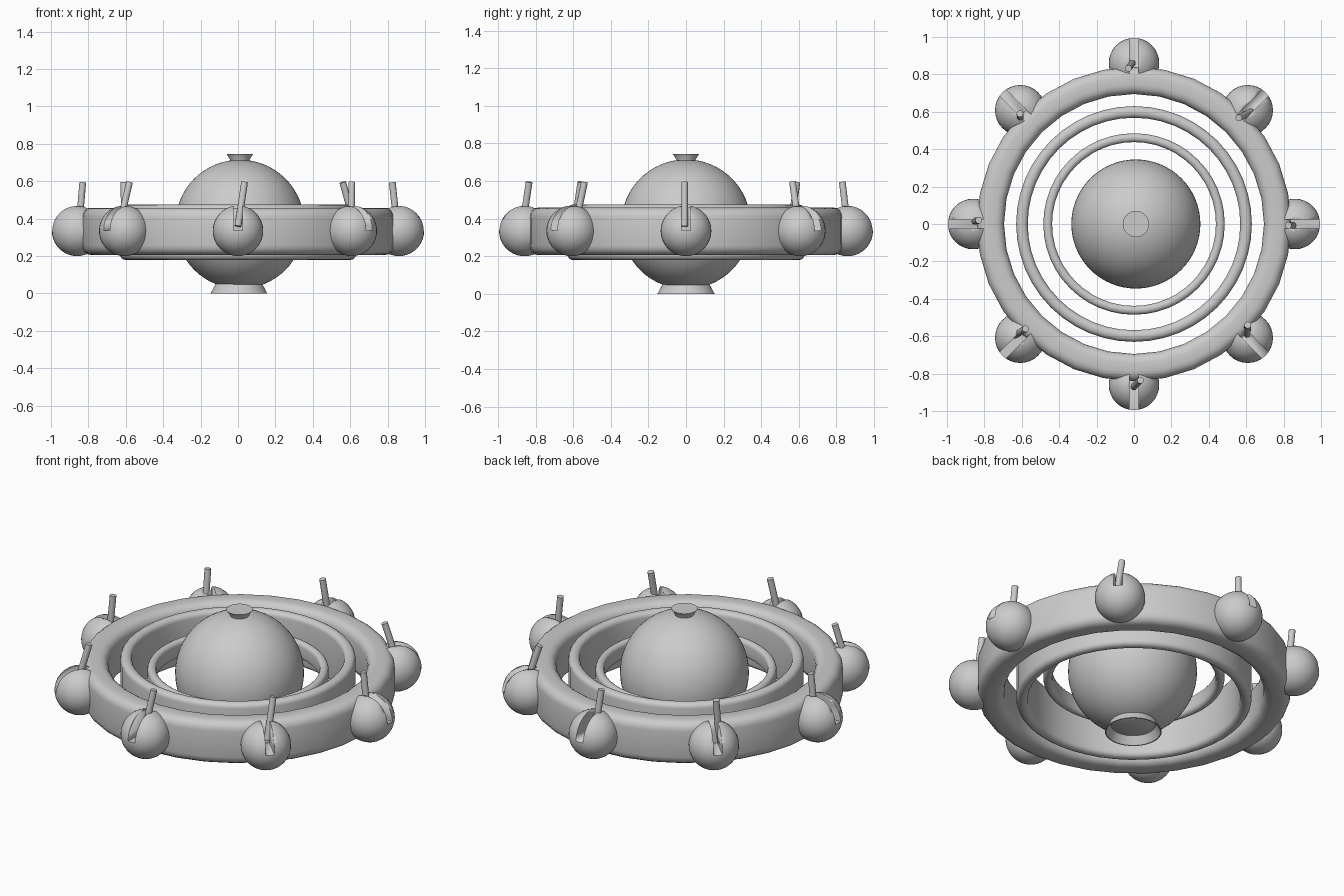
import bpy, bmesh
from math import sin, cos, pi, radians
from mathutils import Vector

if "Cube" in bpy.data.objects:
    bpy.data.objects.remove(bpy.data.objects["Cube"])


def lathe(name, profile, segs, closed=False, loc=(0, 0, 0), angle=40):
    """Revolve an (r, z) profile round the z axis."""
    bm = bmesh.new()
    rings = []
    for r, z in profile:
        if r < 1e-5:
            rings.append([bm.verts.new((0, 0, z))] * segs)
        else:
            rings.append([bm.verts.new((r * cos(2 * pi * i / segs), r * sin(2 * pi * i / segs), z))
                          for i in range(segs)])
    pairs = list(zip(rings, rings[1:]))
    if closed:
        pairs.append((rings[-1], rings[0]))
    for a, b in pairs:
        for i in range(segs):
            j = (i + 1) % segs
            bm.faces.new(list(dict.fromkeys((a[i], a[j], b[j], b[i]))))
    bmesh.ops.recalc_face_normals(bm, faces=bm.faces)
    return finish(name, bm, loc, angle)


def finish(name, bm, loc=(0, 0, 0), angle=40):
    me = bpy.data.meshes.new(name)
    bm.to_mesh(me)
    bm.free()
    ob = bpy.data.objects.new(name, me)
    ob.location = loc
    bpy.context.collection.objects.link(ob)
    bpy.ops.object.select_all(action='DESELECT')
    ob.select_set(True)
    bpy.context.view_layer.objects.active = ob
    bpy.ops.object.shade_smooth_by_angle(angle=radians(angle))
    return ob


def band(name, r_in, r_out, z0, z1, round_r, segs):
    """Ring with a rounded rectangular section."""
    corners = [(r_out - round_r, z1 - round_r, 0), (r_in + round_r, z1 - round_r, 90),
               (r_in + round_r, z0 + round_r, 180), (r_out - round_r, z0 + round_r, 270)]
    prof = [(x + round_r * cos(radians(a + k * 22.5)), z + round_r * sin(radians(a + k * 22.5)))
            for x, z, a in corners for k in range(5)]
    return lathe(name, prof, segs, closed=True)


# Central globe
R = 0.345
globe = [(R * sin(pi * i / 32), R * cos(pi * i / 32)) for i in range(33)]
lathe("globe", globe, 64, loc=(0.01, 0, 0.37))

# Flared foot, hollow underneath, and top knob
lathe("foot", [(0.125, 0.05), (0.152, 0.0), (0.146, 0.0), (0.12, 0.045), (0, 0.045)], 48, loc=(0.005, 0, 0))
lathe("top_knob", [(0, 0.70), (0.05, 0.70), (0.052, 0.715), (0.07, 0.745), (0, 0.745)], 32, loc=(0.01, 0, 0))

# Three concentric rings
band("outer_ring", 0.695, 0.84, 0.207, 0.458, 0.05, 32)
band("middle_ring", 0.568, 0.63, 0.18, 0.475, 0.028, 48)
band("inner_ring", 0.438, 0.485, 0.31, 0.41, 0.022, 48)

# Lever tip leaning offsets (from foot of visible stick), one per ball from +x anticlockwise
feet = [(0.85, -0.007), (0.625, 0.60), (-0.01, 0.86), (-0.607, 0.56),
        (-0.85, 0.014), (-0.635, -0.595), (0.0, -0.87), (0.605, -0.59)]
tips = [(0.825, -0.007), (0.56, 0.567), (-0.03, 0.832), (-0.61, 0.59),
        (-0.83, 0.02), (-0.58, -0.56), (0.035, -0.835), (0.608, -0.54)]

for k in range(8):
    a = k * pi / 4
    # Ball with a radial slot across its upper half
    bm = bmesh.new()
    bmesh.ops.create_uvsphere(bm, u_segments=32, v_segments=20, radius=0.135)
    ball = finish(f"ball_{k}", bm, (0.86 * cos(a), 0.86 * sin(a), 0.335), 30)
    ball.rotation_euler.z = a
    bm = bmesh.new()
    bmesh.ops.create_cube(bm, size=1)
    bmesh.ops.scale(bm, vec=(0.4, 0.046, 0.2), verts=bm.verts)
    bmesh.ops.translate(bm, vec=(0, 0, 0.101), verts=bm.verts)
    slot = finish(f"slot_cutter_{k}", bm, ball.location)
    slot.rotation_euler.z = a
    slot.hide_render = True
    slot.display_type = 'WIRE'
    mod = ball.modifiers.new("slot", 'BOOLEAN')
    mod.operation = 'DIFFERENCE'
    mod.object = slot
    mod.solver = 'EXACT'

    # Leaning lever
    p0, p1 = Vector((*feet[k], 0.36)), Vector((*tips[k], 0.595))
    d = p1 - p0
    bm = bmesh.new()
    bmesh.ops.create_cone(bm, cap_ends=True, segments=16, radius1=0.018, radius2=0.018, depth=d.length)
    lever = finish(f"lever_{k}", bm, (p0 + p1) / 2)
    lever.rotation_euler = d.to_track_quat('Z', 'Y').to_euler()
